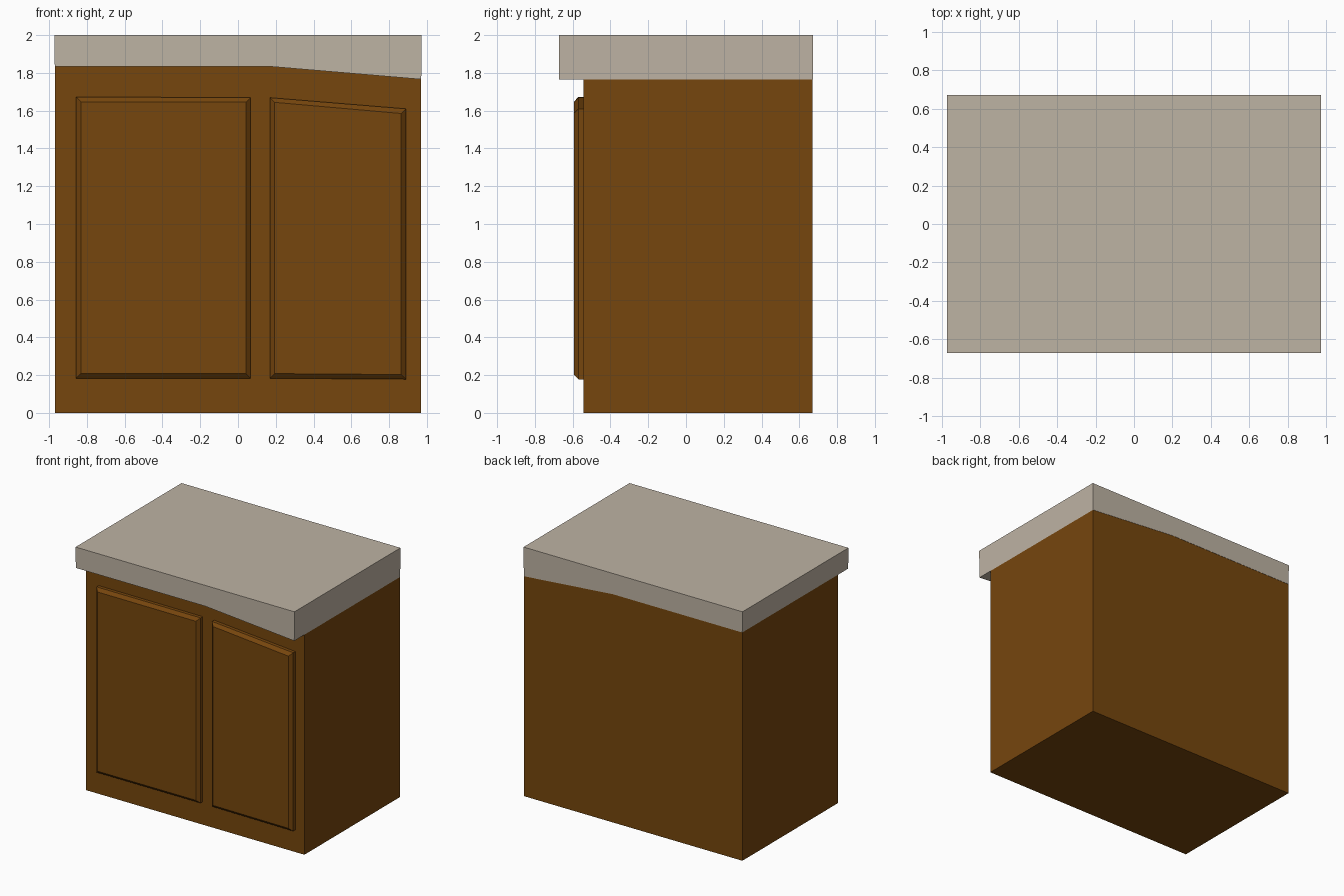
import bpy, bmesh

if "Cube" in bpy.data.objects:
    bpy.data.objects.remove(bpy.data.objects["Cube"])


def material(name, rgb):
    m = bpy.data.materials.new(name)
    m.diffuse_color = (*rgb, 1)
    m.use_nodes = True
    m.node_tree.nodes["Principled BSDF"].inputs["Base Color"].default_value = m.diffuse_color
    return m


wood = material("brown_wood", (0.182, 0.061, 0.004))
stone = material("beige_stone", (0.515, 0.451, 0.371))


def loft(name, sections, mat):
    """Join a series of (y, outline of x,z points) sections into a capped solid."""
    bm = bmesh.new()
    rings = [[bm.verts.new((x, y, z)) for x, z in pts] for y, pts in sections]
    n = len(rings[0])
    for a, b in zip(rings, rings[1:]):
        for i in range(n):
            j = (i + 1) % n
            bm.faces.new((a[i], a[j], b[j], b[i]))
    bm.faces.new(rings[0])
    bm.faces.new(rings[-1])
    bmesh.ops.recalc_face_normals(bm, faces=bm.faces)
    me = bpy.data.meshes.new(name)
    bm.to_mesh(me)
    bm.free()
    me.materials.append(mat)
    ob = bpy.data.objects.new(name, me)
    bpy.context.collection.objects.link(ob)
    return ob


# Cabinet body, its top dropping towards the right
body = [(-0.97, 0), (0.97, 0), (0.97, 1.766), (0.18, 1.833), (-0.97, 1.833)]
loft("cabinet_body", [(-0.543, body), (0.67, body)], wood)

# Countertop with front overhang, underside following the body
top = [(-0.97, 1.833), (0.18, 1.833), (0.97, 1.766), (0.972, 2), (-0.972, 2)]
loft("countertop", [(-0.672, top), (0.672, top)], stone)


# Raised doors with chamfered front edges
def door(name, x0, x1, z0, z1, top_left, top_right, b=0.025):
    outer = [(x0, z0), (x1, z1), (x1, top_right), (x0, top_left)]
    inner = [(x0 + b, z0 + b), (x1 - b, z1 + b),
             (x1 - b, top_right - b), (x0 + b, top_left - b)]
    loft(name, [(-0.54, outer), (-0.57, outer), (-0.594, inner)], wood)


door("left_door", -0.857, 0.067, 0.183, 0.183, 1.672, 1.67)
door("right_door", 0.169, 0.889, 0.183, 0.178, 1.669, 1.61)
